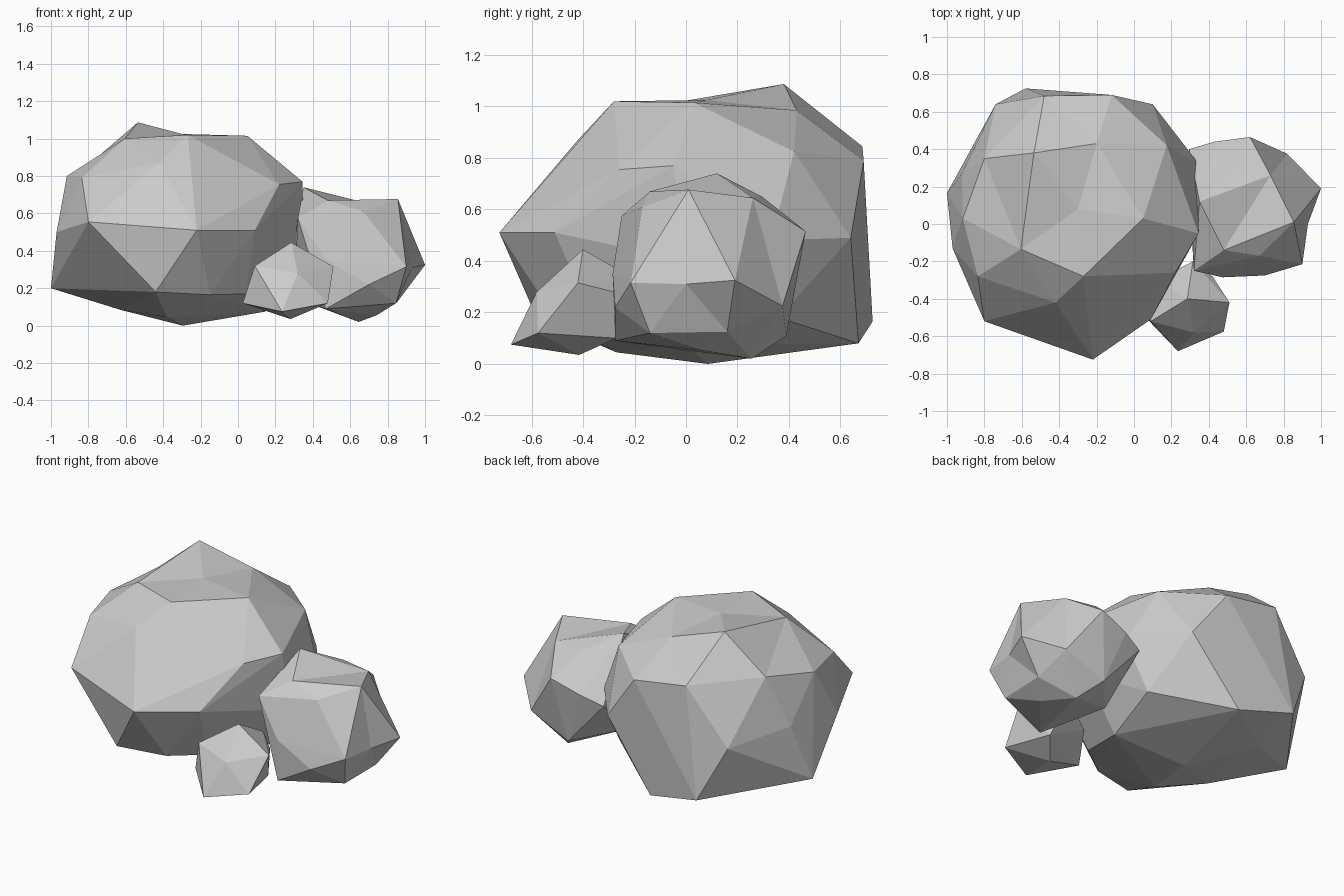
import bpy, bmesh
from mathutils import Vector


def boulder(name, corners, pulls=()):
    """Faceted rock: hull over measured corners, then some corners pulled out to peaks."""
    bm = bmesh.new()
    for c in corners:
        bm.verts.new(c)
    res = bmesh.ops.convex_hull(bm, input=bm.verts[:])
    inner = [g for g in res["geom_interior"] if isinstance(g, bmesh.types.BMVert)]
    bmesh.ops.delete(bm, geom=inner, context='VERTS')
    for start, end in pulls:
        near = min(bm.verts, key=lambda v: (v.co - Vector(start)).length)
        near.co = end
    bmesh.ops.recalc_face_normals(bm, faces=bm.faces[:])
    mesh = bpy.data.meshes.new(name)
    bm.to_mesh(mesh)
    bm.free()
    obj = bpy.data.objects.new(name, mesh)
    bpy.context.collection.objects.link(obj)
    return obj


# Large boulder, from crown to underside
boulder("large_rock", [
    (-.535, .38, 1.0), (-.605, -.135, 1.0), (-.27, -.28, 1.02),
    (-.2, .43, .985), (.05, .03, 1.015), (-.3, .08, 1.05),
    (-.835, -.28, .79), (-.42, -.42, .87), (.22, -.26, .755),
    (.345, -.05, .77), (.175, .42, .825), (-.12, .69, .79),
    (-.48, .685, .845), (-.8, .35, .86), (-.915, .03, .8),
    (-.97, -.13, .5), (-.8, -.52, .555), (-.22, -.725, .51),
    (.09, -.51, .51), (.34, .33, .48), (.1, .64, .49),
    (-.74, .64, .5), (-.92, .27, .55), (.35, .0, .4),
    (-1, .165, .2), (-.44, -.58, .18),
    (-.15, -.5, .165), (.04, -.36, .17), (-.58, .725, .165),
    (-.22, .67, .08), (.2, .36, .18),
    (-.63, -.1, .085), (-.295, .085, 0), (-.38, -.27, .045),
    (.145, 0, .075), (-.6, .4, .09)],
    [((-.535, .38, 1.0), (-.535, .38, 1.087)),
     ((-.3, .08, 1.05), (-.3, .08, 1.025))])

# Medium boulder on the right
boulder("medium_rock", [
    (.35, .12, .70), (.48, -.14, .67), (.67, -.17, .61),
    (.81, .01, .58), (.73, .26, .61), (.53, .295, .65),
    (.32, -.25, .575), (.62, .465, .515), (.43, .44, .45),
    (.295, .4, .4), (.82, .375, .225), (.925, .18, .3),
    (.93, 0, .31), (.9, -.215, .315), (.475, -.285, .35),
    (.7, -.275, .22), (.47, -.275, .09), (.845, -.14, .12),
    (.85, .16, .125), (.645, .255, .02), (.55, .39, .11),
    (.74, .05, .055), (.3, .1, .15)],
    [((.81, .01, .58), (.855, .01, .677)),
     ((.73, .26, .61), (.73, .26, .645)),
     ((.925, .18, .3), (1, .19, .325)),
     ((.35, .12, .70), (.35, .12, .74))])

# Small stone in front
boulder("small_rock", [
    (.285, -.4, .445), (.51, -.42, .315), (.48, -.575, .12),
    (.235, -.68, .075), (.28, -.415, .035), (.09, -.52, .32),
    (.025, -.46, .12), (.32, -.58, .28), (.315, -.2, .33),
    (.42, -.28, .28), (.4, -.27, .1), (.12, -.3, .25)])
